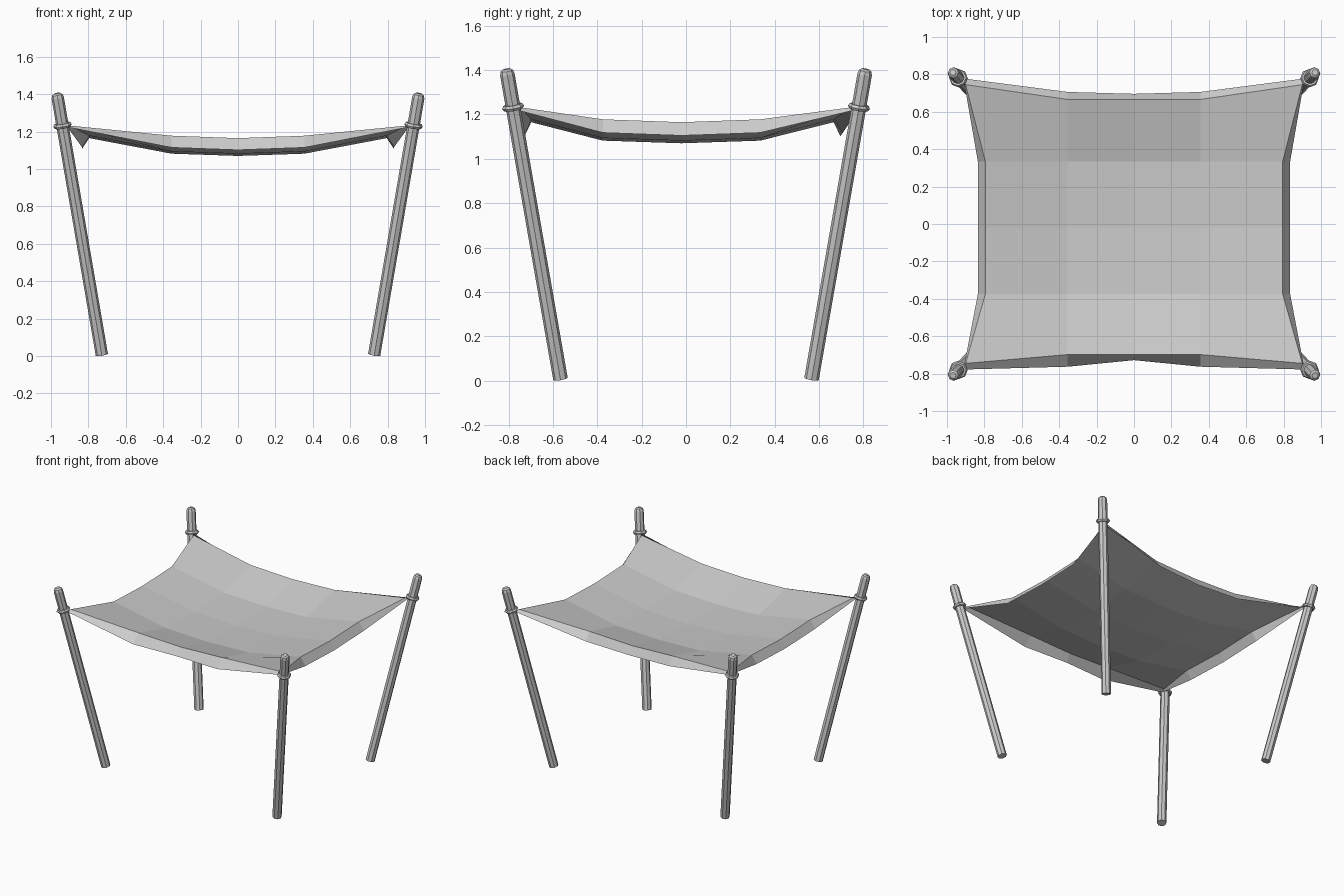
import bpy, bmesh
from mathutils import Vector, Matrix

cube = bpy.data.objects.get("Cube")
if cube:
    bpy.data.objects.remove(cube, do_unlink=True)

grey = bpy.data.materials.new("plain grey")
grey.use_nodes = True
colour = (0.6, 0.6, 0.6, 1)
grey.diffuse_color = colour
grey.node_tree.nodes["Principled BSDF"].inputs["Base Color"].default_value = colour


def finish(bm, name):
    bmesh.ops.recalc_face_normals(bm, faces=bm.faces)
    mesh = bpy.data.meshes.new(name)
    bm.to_mesh(mesh)
    bm.free()
    mesh.materials.append(grey)
    obj = bpy.data.objects.new(name, mesh)
    bpy.context.collection.objects.link(obj)
    return obj


def lathe(name, profile, base, axis, closed=False, sides=8):
    """Rings of (radius, height) along an axis, joined into a tube."""
    turn = Matrix.Translation(base) @ Vector((0, 0, 1)).rotation_difference(axis).to_matrix().to_4x4()
    bm = bmesh.new()
    rings = []
    for radius, height in profile:
        made = bmesh.ops.create_circle(bm, segments=sides, radius=radius,
                                       matrix=turn @ Matrix.Translation((0, 0, height)))
        rings.append(made["verts"])
    pairs = list(zip(rings, rings[1:]))
    if closed:
        pairs.append((rings[-1], rings[0]))
    else:
        bm.faces.new(rings[0])
        bm.faces.new(rings[-1])
    for low, high in pairs:
        for i in range(sides):
            j = (i + 1) % sides
            bm.faces.new((low[i], low[j], high[j], high[i]))
    return finish(bm, name)


# Leaning poles, each with a rounded tip and a collar
R = 0.033
for sx, left_right in ((-1, "right"), (1, "left")):
    for sy, end in ((-1, "front"), (1, "back")):
        foot = Vector((0.728 * sx, 0.566 * sy, 0.007))
        tip = Vector((0.968 * sx, 0.81 * sy, 1.405))
        axis = (tip - foot).normalized()
        length = (tip - foot).length
        lathe(f"{end}_{left_right}_pole",
              [(R, 0), (R, length - 0.025), (R * 0.85, length - 0.008), (R * 0.5, length)],
              foot, axis)
        collar = foot + axis * (1.226 / axis.z)
        lathe(f"{end}_{left_right}_collar",
              [(0.03, -0.012), (0.043, -0.012), (0.05, 0), (0.043, 0.012), (0.03, 0.012)],
              collar, axis, closed=True)


# Sagging canopy on a four by four grid
def sag_point(i, j):
    sx, sy = (i > 0) - (i < 0), (j > 0) - (j < 0)
    edge_x, edge_y = abs(i) == 2, abs(j) == 2
    if edge_x and edge_y:
        return Vector((0.9 * sx, 0.745 * sy, 1.232))
    x = 0.795 * sx if edge_x else 0.355 * i
    y = 0.682 * sy - 0.016 if edge_y else 0.355 * j - 0.02
    if edge_x or edge_y:
        z = 1.165 + 0.013 * abs(j if edge_x else i)
    else:
        z = 1.07 + 0.012 * (abs(i) + abs(j))
    return Vector((x, y, z))


# Hem hangs down and flares out, vanishing towards the corners
def hem_point(i, j):
    p = sag_point(i, j)
    sx, sy = (i > 0) - (i < 0), (j > 0) - (j < 0)
    if abs(i) == abs(j) == 2:
        return p + Vector((0.012 * sx, 0.033 * sy, -0.008))
    if abs(i) == 2:
        return p + Vector((0.04 * sx, 0, -0.06))
    flare = 0.03 + (0.035 if j < 0 else 0.01) * abs(i)
    return p + Vector((0, flare * sy, -0.063))


bm = bmesh.new()
steps = range(-2, 3)
grid = {(i, j): bm.verts.new(sag_point(i, j)) for i in steps for j in steps}
for i in steps[:-1]:
    for j in steps[:-1]:
        bm.faces.new((grid[i, j], grid[i + 1, j], grid[i + 1, j + 1], grid[i, j + 1]))
rim = ([(i, -2) for i in steps[:-1]] + [(2, j) for j in steps[:-1]]
       + [(-i, 2) for i in steps[:-1]] + [(-2, -j) for j in steps[:-1]])
hem = {k: bm.verts.new(hem_point(*k)) for k in rim}
for a, b in zip(rim, rim[1:] + rim[:1]):
    bm.faces.new((grid[b], grid[a], hem[a], hem[b]))
canopy = finish(bm, "canopy")
# Keep the cloth facing upward
if sum(p.normal.z * p.area for p in canopy.data.polygons) < 0:
    canopy.data.flip_normals()
